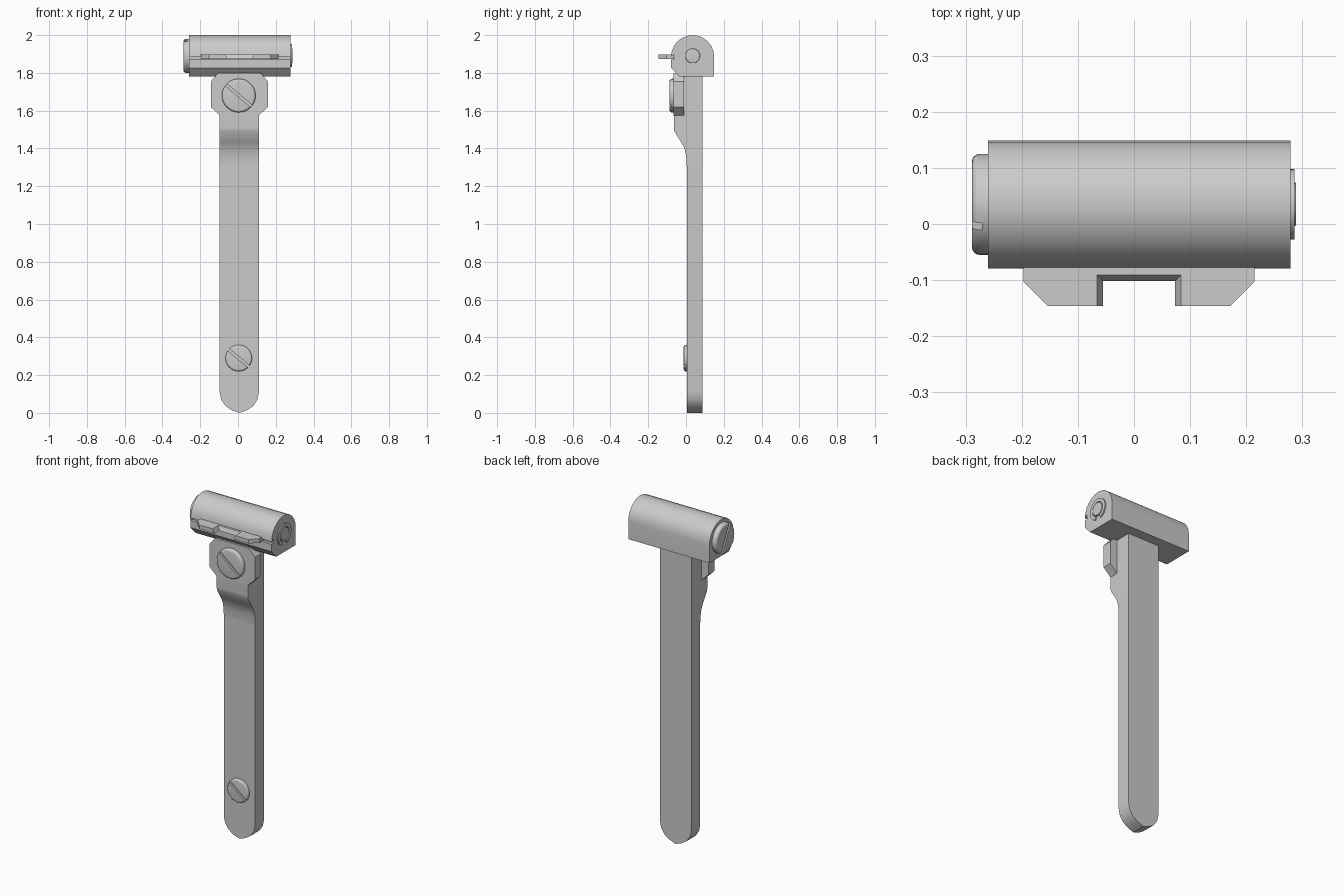
import bpy, bmesh
from math import sin, cos, pi, radians
from mathutils import Matrix, Vector

if "Cube" in bpy.data.objects:
    bpy.data.objects.remove(bpy.data.objects["Cube"])


def finish(name, bm, smooth=30):
    bmesh.ops.recalc_face_normals(bm, faces=bm.faces)
    me = bpy.data.meshes.new(name)
    bm.to_mesh(me)
    bm.free()
    ob = bpy.data.objects.new(name, me)
    bpy.context.collection.objects.link(ob)
    bpy.ops.object.select_all(action='DESELECT')
    ob.select_set(True)
    bpy.context.view_layer.objects.active = ob
    if smooth:
        bpy.ops.object.shade_smooth_by_angle(angle=radians(smooth))
    return ob


def prism(name, pts, axis, lo, hi, pts_hi=None, smooth=30):
    """Extrude a 2D outline along an axis, optionally to a second outline."""
    place = {'X': lambda p, d: (d, p[0], p[1]),
             'Y': lambda p, d: (p[0], d, p[1]),
             'Z': lambda p, d: (p[0], p[1], d)}[axis]
    bm = bmesh.new()
    a = [bm.verts.new(place(p, lo)) for p in pts]
    b = [bm.verts.new(place(p, hi)) for p in (pts_hi or pts)]
    n = len(a)
    bm.faces.new(a)
    bm.faces.new(b)
    for i in range(n):
        bm.faces.new((a[i], a[(i + 1) % n], b[(i + 1) % n], b[i]))
    return finish(name, bm, smooth)


def arc(cx, cy, r, a0, a1, n):
    return [(cx + r * cos(radians(a0 + (a1 - a0) * i / n)),
             cy + r * sin(radians(a0 + (a1 - a0) * i / n))) for i in range(n + 1)]


def disc(name, loc, rot, r, h, rim, slot=None, slot_w=0.014, depth=0.012):
    """Round-edged head facing local +z, with an optional screwdriver slot."""
    seg = 32
    prof = [(r, -0.03)] + [(r - rim + rim * cos(t * pi / 8), h - rim + rim * sin(t * pi / 8))
                           for t in range(5)]
    bm = bmesh.new()
    rings = [[bm.verts.new((q * cos(2 * pi * i / seg), q * sin(2 * pi * i / seg), z))
              for i in range(seg)] for q, z in prof]
    for lo, hi in zip(rings, rings[1:]):
        for i in range(seg):
            j = (i + 1) % seg
            bm.faces.new((lo[i], lo[j], hi[j], hi[i]))
    bm.faces.new(rings[0])
    bm.faces.new(rings[-1])
    ob = finish(name, bm)
    if slot is not None:
        cb = bmesh.new()
        m = (Matrix.Translation((0, 0, h)) @ Matrix.Rotation(radians(slot), 4, 'Z')
             @ Matrix.Diagonal((4 * r, slot_w, 2 * depth, 1)))
        bmesh.ops.create_cube(cb, size=1, matrix=m)
        cutter = finish("slot_cutter", cb, 0)
        cutter.hide_render = True
        bpy.context.view_layer.objects.active = ob
        mod = ob.modifiers.new("slot", 'BOOLEAN')
        mod.object, mod.operation, mod.solver = cutter, 'DIFFERENCE', 'EXACT'
        bpy.ops.object.modifier_apply(modifier=mod.name)
        bpy.data.objects.remove(cutter)
    ob.data.transform(Matrix.Translation(loc) @ rot)
    return ob


FRONT = Matrix.Rotation(pi / 2, 4, 'X')
LEFT = Matrix.Rotation(-pi / 2, 4, 'Y')
RIGHT = Matrix.Rotation(pi / 2, 4, 'Y')
CX, CY, CZ = 0.007, 0.035, 1.89

# Long strap with rounded lower end
prism("strap", [(CX + 0.104, 1.785), (CX - 0.104, 1.785)] + arc(CX, 0.11, 0.104, 180, 360, 8)[:4]
      + [(CX, 0.0)] + arc(CX, 0.11, 0.104, 180, 360, 8)[5:], 'Y', 0.004, 0.088)

# Raised front pad that curves out of the strap
prism("raised_pad", [(0.03, 1.31), (0.004, 1.31), (0.001, 1.36), (-0.008, 1.40), (-0.027, 1.435),
                     (-0.062, 1.49), (-0.064, 1.51), (-0.064, 1.785), (0.03, 1.785)],
      'X', CX - 0.1038, CX + 0.1038)

# Octagonal clamp plate under the head
half = [(0.104, 1.575), (0.151, 1.62), (0.151, 1.755), (0.112, 1.80)]
prism("clamp_plate", [(CX + x, z) for x, z in half] + [(CX - x, z) for x, z in reversed(half)],
      'Y', -0.0655, -0.01)

# Two slotted screws
disc("upper_screw", (0.004, -0.06, 1.68), FRONT, 0.089, 0.027, 0.012, slot=-40)
disc("lower_screw", (0.004, 0.01, 0.29), FRONT, 0.07, 0.022, 0.010, slot=-40)

# Barrel-topped head with a slot along its front
prism("head_body", arc(CY, 1.886, 0.114, 0, 180, 12)
      + [(-0.077, 1.898), (-0.062, 1.898), (-0.062, 1.871), (-0.079, 1.871),
         (-0.079, 1.827), (-0.035, 1.78), (0.149, 1.78)][1:], 'X', -0.26, 0.279)


# Thin notched sight plate held in the slot, with bevelled notch
def sight(dx):
    side = [(0.064 + dx, -0.102 + dx), (0.064 + dx, -0.146), (0.163, -0.146),
            (0.206, -0.103), (0.206, -0.063)]
    return [(0.009 + x, y) for x, y in side] + [(0.009 - x, y) for x, y in reversed(side)]


prism("sight_plate", sight(0.0), 'Z', 1.8725, 1.897, sight(0.011), smooth=0)

# Adjusting knob on the left end
disc("side_knob", (-0.26, CY, CZ), LEFT, 0.09, 0.029, 0.014, slot=-26, depth=0.018)

# Shaft end and open retaining clip on the right end
disc("shaft_end", (0.279, CY, CZ), RIGHT, 0.039, 0.010, 0.003)
prism("retaining_clip", arc(CY, CZ, 0.063, -70, 250, 24) + arc(CY, CZ, 0.043, 250, -70, 24),
      'X', 0.278, 0.286)
